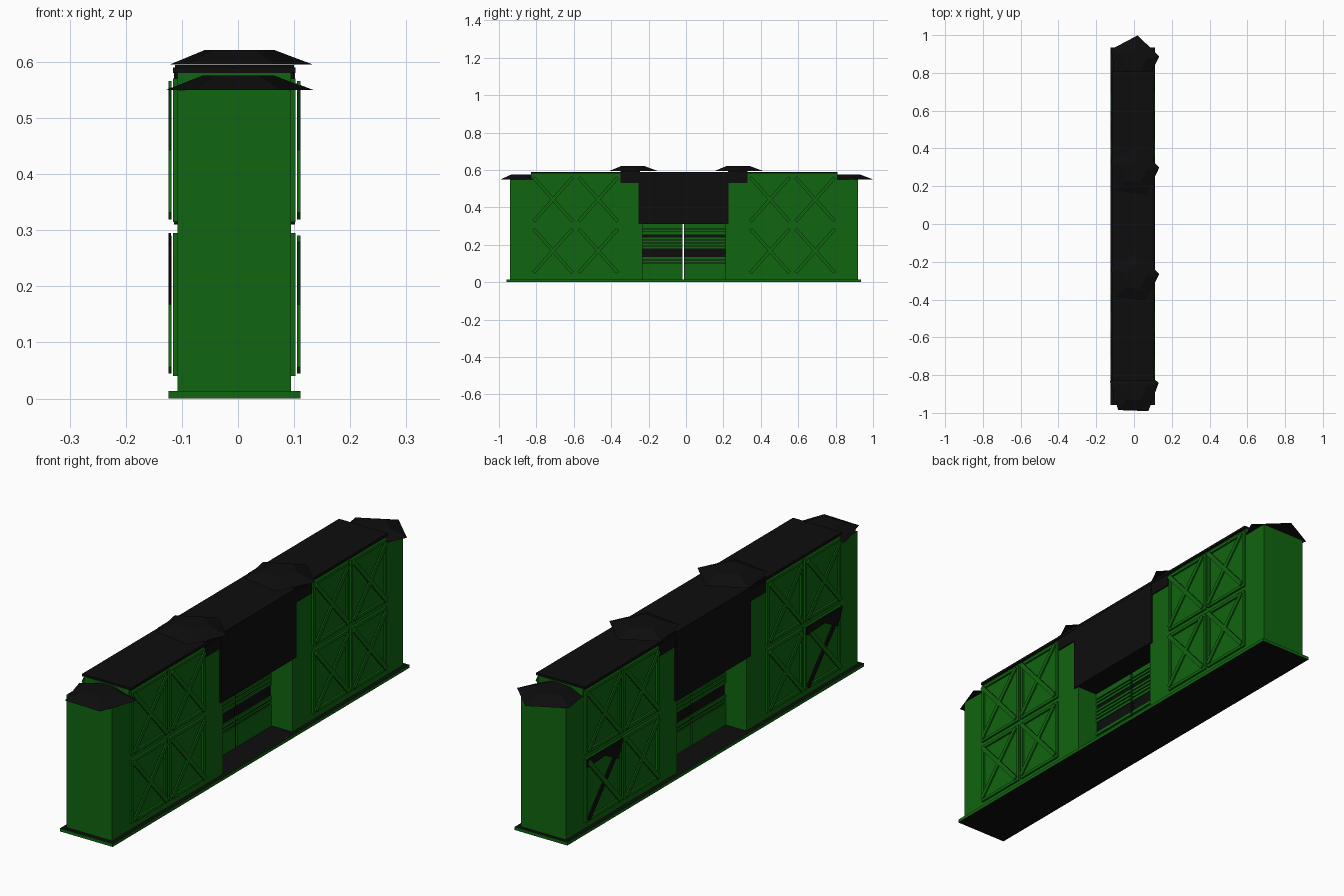
import bpy, bmesh, math
from mathutils import Matrix, Vector

if "Cube" in bpy.data.objects:
    bpy.data.objects.remove(bpy.data.objects["Cube"])

CX, CY = -0.0065, -0.01      # centre of the building


def material(name, rgb):
    m = bpy.data.materials.new(name)
    m.diffuse_color = (*rgb, 1)
    m.use_nodes = True
    m.node_tree.nodes["Principled BSDF"].inputs["Base Color"].default_value = m.diffuse_color
    return m


GREEN = material("green paint", (0.005, 0.13, 0.005))
BLACK = material("black paint", (0.004, 0.004, 0.004))


def finish(name, bm, *mats):
    bmesh.ops.recalc_face_normals(bm, faces=bm.faces[:])
    me = bpy.data.meshes.new(name)
    bm.to_mesh(me)
    bm.free()
    for m in mats:
        me.materials.append(m)
    ob = bpy.data.objects.new(name, me)
    bpy.context.collection.objects.link(ob)
    return ob


def add_box(bm, x, y, z, tilt=0.0):
    """Box from (min, max) ranges, optionally turned about the x axis."""
    centre = Vector([(a + b) / 2 for a, b in (x, y, z)])
    size = [b - a for a, b in (x, y, z)]
    mat = Matrix.Translation(centre) @ Matrix.Rotation(tilt, 4, 'X') @ Matrix.Diagonal((*size, 1))
    bmesh.ops.create_cube(bm, size=1, matrix=mat)


def box(name, x, y, z, *mats):
    bm = bmesh.new()
    add_box(bm, x, y, z)
    return finish(name, bm, *mats)


def span(c, half):
    return (c - half, c + half)


def side_range(c, s, a, b):
    return tuple(sorted((c + s * a, c + s * b)))


def paint_flat_faces(ob, up_only=False):
    """Second colour on faces that look up (and down)."""
    for p in ob.data.polygons:
        if p.normal.z > 0.9 or (not up_only and p.normal.z < -0.9):
            p.material_index = 1


# Base slab with green edge
base = box("base", span(CX, 0.1175), span(-0.012, 0.947), (0, 0.013), GREEN, BLACK)
paint_flat_faces(base)

for s, end in ((-1, "front"), (1, "back")):
    # Tall tower and the lower end block
    t = box(end + "_tower", span(CX, 0.101), side_range(CY, s, 0.222, 0.82), (0.013, 0.58), GREEN, BLACK)
    paint_flat_faces(t, True)
    e = box(end + "_end_block", span(CX, 0.101), side_range(CY, s, 0.82, 0.93), (0.013, 0.55), GREEN, BLACK)
    paint_flat_faces(e, True)
    # Dark collar below the middle cap
    box(end + "_collar", span(CX, 0.106), side_range(CY, s, 0.235, 0.34), (0.53, 0.594), BLACK)

    # Panels and crossed braces on both long sides
    panels, braces, dark = bmesh.new(), bmesh.new(), bmesh.new()
    for side in (-1, 1):
        xp = side_range(CX, side, 0.100, 0.109)
        xb = side_range(CX, side, 0.112, 0.1175)
        for col, (a, b) in enumerate(((0.345, 0.573), (0.587, 0.815))):
            ya, yb = side_range(CY, s, a, b)
            for z0, z1 in ((0.04, 0.295), (0.315, 0.57)):
                # thin frame around each field
                add_box(panels, xp, (ya, ya + 0.012), (z0, z1))
                add_box(panels, xp, (yb - 0.012, yb), (z0, z1))
                add_box(panels, xp, (ya + 0.012, yb - 0.012), (z0, z0 + 0.012))
                add_box(panels, xp, (ya + 0.012, yb - 0.012), (z1 - 0.012, z1))
                yc, zc = (ya + yb) / 2, (z0 + z1) / 2
                angle = math.atan2(z1 - z0 - 0.012, yb - ya - 0.012)
                half = math.hypot(z1 - z0 - 0.02, yb - ya - 0.02) / 2
                for sign in (-1, 1):
                    is_dark = side < 0 and col == 1 and z0 < 0.1 and sign < 0
                    add_box(dark if is_dark else braces, xb, span(yc, half), span(zc, 0.009), sign * angle)
                if side < 0 and col == 1 and z0 < 0.1:
                    # dark wedge in the upper corner of the field
                    pts = [(ya, z1), (yb, z1), (yb, z1 - 0.03), ((ya + yb) / 2, z1 - 0.025), (ya + 0.03, z1 - 0.07)]
                    face = dark.faces.new([dark.verts.new((xb[0], y, z)) for y, z in pts])
                    ext = bmesh.ops.extrude_face_region(dark, geom=[face])
                    moved = [g for g in ext["geom"] if isinstance(g, bmesh.types.BMVert)]
                    bmesh.ops.translate(dark, verts=moved, vec=(0.005, 0, 0))
    finish(end + "_panel_frames", panels, GREEN)
    finish(end + "_cross_braces", braces, GREEN)
    finish(end + "_dark_brace", dark, BLACK)

# Main roof and the hanging fascia over the opening
box("main_roof", span(CX, 0.109), span(CY, 0.82), (0.58, 0.59), BLACK)
box("fascia", span(CX, 0.108), span(CY - 0.003, 0.24), (0.31, 0.588), BLACK)

# Slatted partition in two halves with a narrow slit between
boards, slats = bmesh.new(), bmesh.new()
SLATS = ((0.013, 0.1), (0.106, 0.115), (0.121, 0.135), (0.18, 0.192), (0.197, 0.208),
         (0.213, 0.224), (0.229, 0.24), (0.256, 0.267), (0.272, 0.282), (0.287, 0.31))
for s in (-1, 1):
    y = side_range(-0.014, s, 0.004, 0.225)
    add_box(boards, span(CX, 0.004), y, (0.013, 0.312))
    for z in SLATS:
        add_box(slats, span(CX, 0.009), y, z)
finish("partition_boards", boards, BLACK)
finish("partition_slats", slats, GREEN)


# Five-sided sloping roof caps
def cap(name, y, z, first_angle):
    bm = bmesh.new()
    bmesh.ops.create_cone(bm, cap_ends=True, segments=5, radius1=0.136, radius2=0.066, depth=0.026)
    bmesh.ops.rotate(bm, verts=bm.verts, matrix=Matrix.Rotation(math.radians(first_angle - 90), 3, 'Z'))
    bmesh.ops.translate(bm, verts=bm.verts, vec=(0, y, z + 0.013))
    finish(name, bm, BLACK)


cap("front_end_cap", -0.878, 0.55, 88)
cap("back_end_cap", 0.864, 0.55, 82)
cap("front_middle_cap", -0.288, 0.595, 82)
cap("back_middle_cap", 0.275, 0.595, 82)
